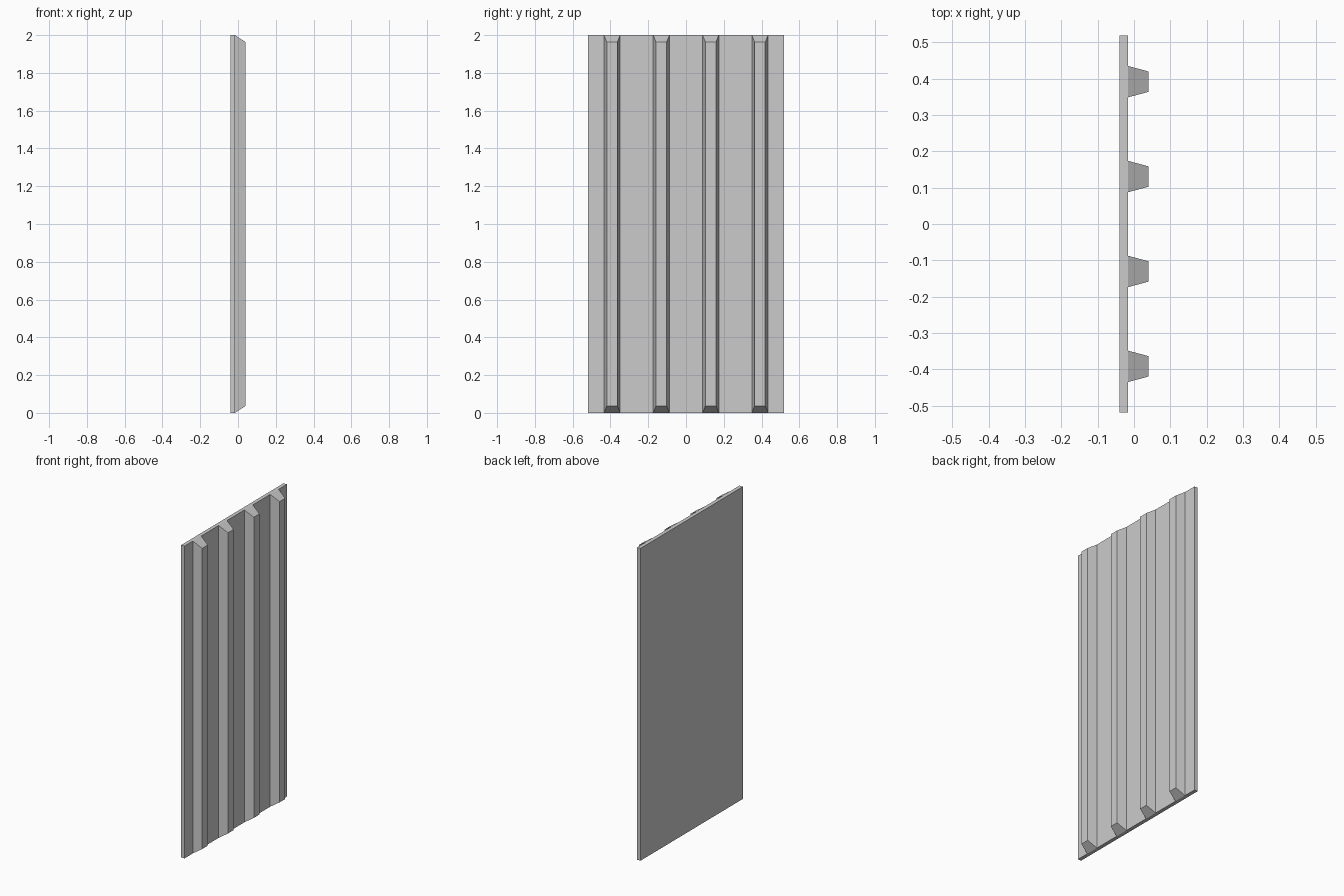
import bpy

if "Cube" in bpy.data.objects:
    bpy.data.objects.remove(bpy.data.objects["Cube"])

BACK, FACE, TIP = -0.04, -0.016, 0.04
HALF_W, HEIGHT = 0.518, 2.0
PITCH = 0.261


def loft(name, rect_a, rect_b):
    """Solid between two y-z rectangles, each (x, half width, z low, z high)."""
    verts = []
    for x, w, z0, z1 in (rect_a, rect_b):
        verts += [(x, -w, z0), (x, w, z0), (x, w, z1), (x, -w, z1)]
    faces = [(3, 2, 1, 0), (4, 5, 6, 7)]
    faces += [(i, (i + 1) % 4, (i + 1) % 4 + 4, i + 4) for i in range(4)]
    mesh = bpy.data.meshes.new(name)
    mesh.from_pydata(verts, [], faces)
    obj = bpy.data.objects.new(name, mesh)
    bpy.context.collection.objects.link(obj)
    return obj


# Flat backing sheet
loft("backing_panel", (BACK, HALF_W, 0, HEIGHT), (FACE, HALF_W, 0, HEIGHT))

# Four tapered vertical ribs with sloped ends
for i in range(4):
    rib = loft(f"rib_{i + 1}", (FACE, 0.043, 0, HEIGHT),
               (TIP, 0.028, 0.037, HEIGHT - 0.037))
    rib.location.y = (i - 1.5) * PITCH
